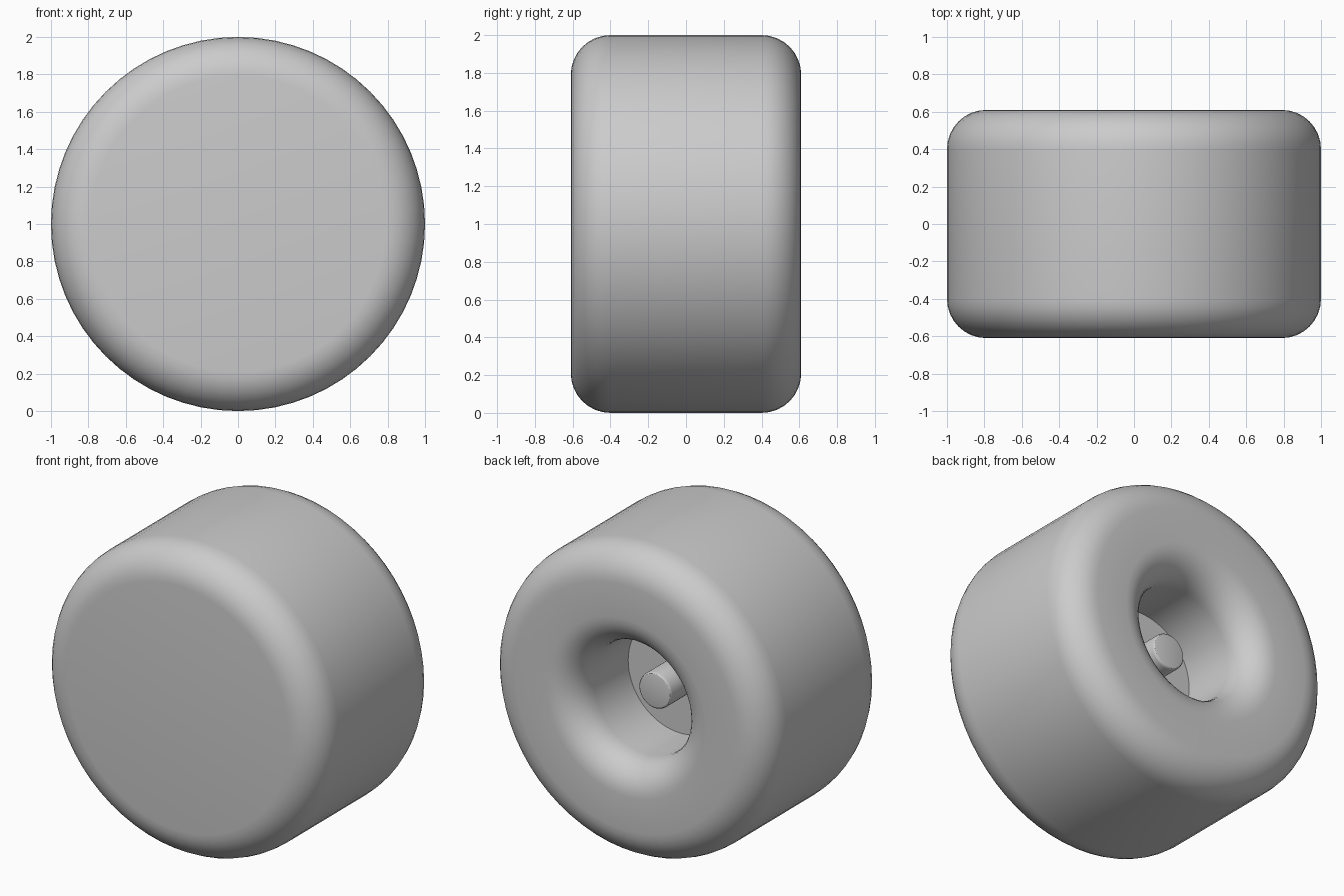
import bpy, math

cube = bpy.data.objects.get("Cube")
if cube:
    bpy.data.objects.remove(cube)

SEGMENTS = 64
CENTRE_Z = 1.0

rubber = bpy.data.materials.new("plain_grey")
rubber.use_nodes = True
GREY = (0.6, 0.6, 0.6, 1)
rubber.diffuse_color = GREY
rubber.node_tree.nodes["Principled BSDF"].inputs["Base Color"].default_value = GREY


def arc(r, y, radius, start, end, steps=8):
    """Rounded profile corner as (radius, y) points, angles in degrees."""
    angles = [math.radians(start + (end - start) * i / steps) for i in range(steps + 1)]
    return [(r + radius * math.cos(a), y + radius * math.sin(a)) for a in angles]


def lathe(name, profile, caps):
    """Spin a (radius, y) profile about the wheel axle; caps close the ends."""
    n = SEGMENTS
    verts = []
    for r, y in profile:
        for k in range(n):
            a = math.tau * k / n
            verts.append((r * math.sin(a), y, CENTRE_Z + r * math.cos(a)))
    faces = []
    for i in range(len(profile) - 1):
        for k in range(n):
            j = (k + 1) % n
            faces.append((i * n + k, i * n + j, (i + 1) * n + j, (i + 1) * n + k))
    last = (len(profile) - 1) * n
    if "start" in caps:
        faces.append(tuple(reversed(range(n))))
    if "end" in caps:
        faces.append(tuple(range(last, last + n)))
    mesh = bpy.data.meshes.new(name)
    mesh.from_pydata(verts, [], faces)
    mesh.materials.append(rubber)
    obj = bpy.data.objects.new(name, mesh)
    bpy.context.collection.objects.link(obj)
    bpy.ops.object.select_all(action="DESELECT")
    obj.select_set(True)
    bpy.context.view_layer.objects.active = obj
    # Consistent outward normals, then soft shading with crisp edges
    bpy.ops.object.mode_set(mode="EDIT")
    bpy.ops.mesh.select_all(action="SELECT")
    bpy.ops.mesh.normals_make_consistent(inside=False)
    bpy.ops.object.mode_set(mode="OBJECT")
    bpy.ops.object.shade_smooth_by_angle(angle=math.radians(30))
    return obj


# Wheel: rounded tyre, closed front, deep rounded recess in the back
ROUND = 0.21
HALF = 0.61
tyre = arc(1 - ROUND, -HALF + ROUND, ROUND, -90, 0)
tyre += arc(1 - ROUND, HALF - ROUND, ROUND, 0, 90)
tyre += arc(0.57, HALF - 0.2, 0.2, 90, 180)
tyre += [(0.37, 0.06)]
lathe("wheel", tyre, ("start", "end"))

# Axle pin standing on the recess floor
pin = [(0.115, 0.05)] + arc(0.1, 0.305, 0.015, 0, 90, 3)
lathe("axle_pin", pin, ("start", "end"))
